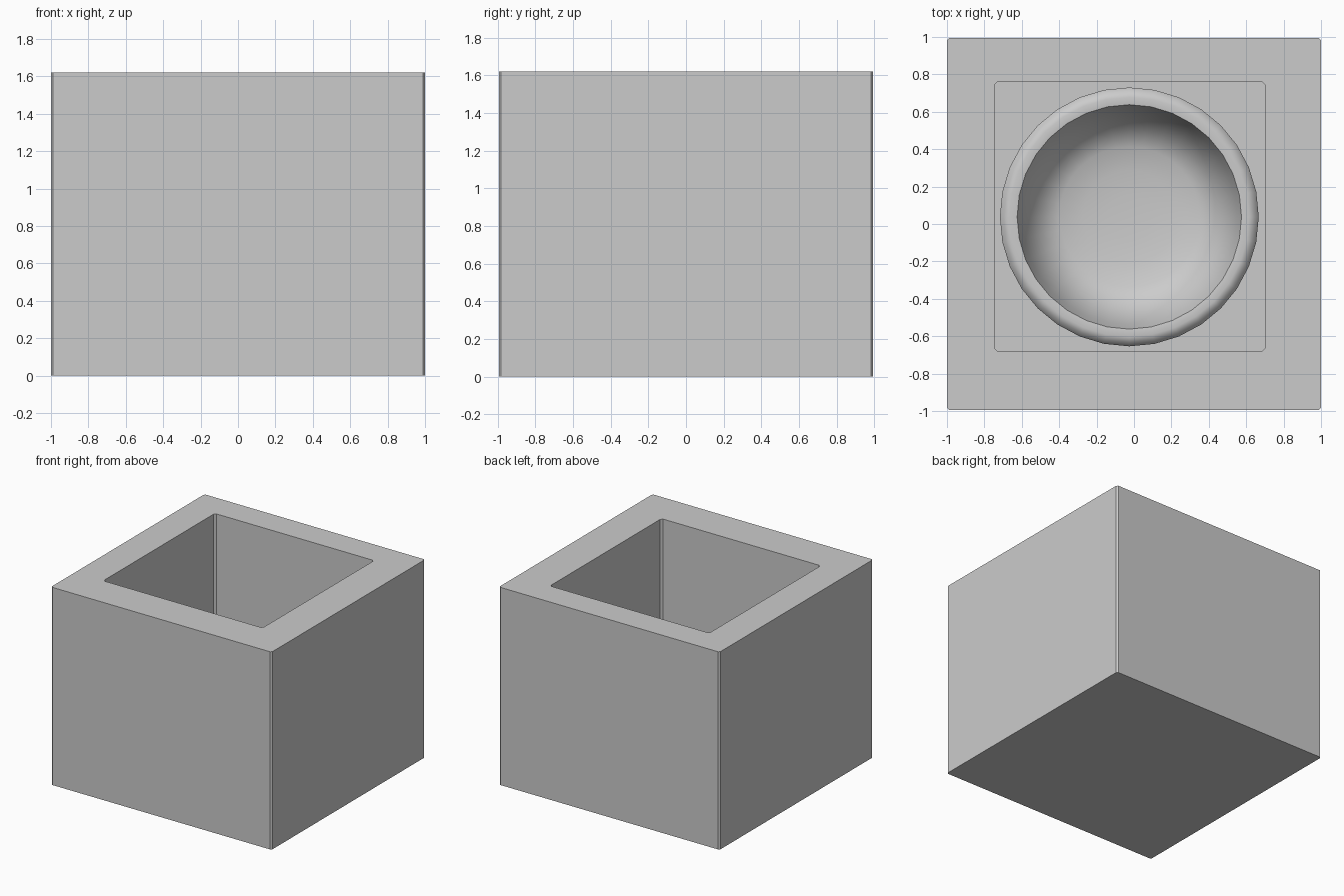
import bpy, bmesh, math

if "Cube" in bpy.data.objects:
    bpy.data.objects.remove(bpy.data.objects["Cube"], do_unlink=True)

grey = bpy.data.materials.new("plain_grey")
grey.use_nodes = True
colour = (0.6, 0.6, 0.6, 1)
grey.diffuse_color = colour
grey.node_tree.nodes["Principled BSDF"].inputs["Base Color"].default_value = colour

PIT_X, PIT_Y = -0.022, 0.04
FLOOR = 0.08
TOP = 1.62


def chamfered_rectangle(cx, cy, hx, hy, cut, z):
    """Eight points, counter-clockwise, with small cut corners."""
    points = []
    for sx, sy in ((1, -1), (1, 1), (-1, 1), (-1, -1)):
        pair = [(cx + sx * hx, cy + sy * (hy - cut), z),
                (cx + sx * (hx - cut), cy + sy * hy, z)]
        points += pair if sx * sy > 0 else pair[::-1]
    return points


def circle(radius, z, sides=32):
    return [(radius * math.cos(math.tau * i / sides),
             radius * math.sin(math.tau * i / sides), z) for i in range(sides)]


def skin(name, loops, location=(0, 0, 0)):
    """Join successive closed loops with quads and cap both ends."""
    bm = bmesh.new()
    rings = [[bm.verts.new(p) for p in loop] for loop in loops]
    for a, b in zip(rings, rings[1:]):
        for i in range(len(a)):
            j = (i + 1) % len(a)
            bm.faces.new((a[i], a[j], b[j], b[i]))
    bm.faces.new(rings[0][::-1])
    bm.faces.new(rings[-1])
    bmesh.ops.recalc_face_normals(bm, faces=bm.faces)
    mesh = bpy.data.meshes.new(name)
    bm.to_mesh(mesh)
    bm.free()
    mesh.materials.append(grey)
    obj = bpy.data.objects.new(name, mesh)
    obj.location = location
    bpy.context.collection.objects.link(obj)
    return obj


# Square block with an open pit, set slightly off centre
outer = (0, 0, 1.0, 0.994, 0.012)
pit = (PIT_X, PIT_Y, 0.722, 0.722, 0.016)
skin("box", [
    chamfered_rectangle(*outer, 0),
    chamfered_rectangle(*outer, TOP),
    chamfered_rectangle(*pit, TOP),
    chamfered_rectangle(*pit, FLOOR),
])

# Round bowl on the pit floor: outside, rim, then inside (radius, height)
profile = [
    (0.42, 0.00), (0.55, 0.06), (0.64, 0.18), (0.685, 0.30),
    (0.692, 0.34), (0.67, 0.375), (0.64, 0.385), (0.60, 0.38),
    (0.575, 0.30), (0.53, 0.20), (0.47, 0.125), (0.42, 0.09),
    (0.375, 0.07), (0.25, 0.05), (0.12, 0.04),
]
bowl = skin("bowl", [circle(r, z) for r, z in profile], (PIT_X - 0.003, PIT_Y - 0.002, FLOOR))
bpy.ops.object.select_all(action="DESELECT")
bowl.select_set(True)
bpy.context.view_layer.objects.active = bowl
bpy.ops.object.shade_smooth_by_angle(angle=math.radians(40))
